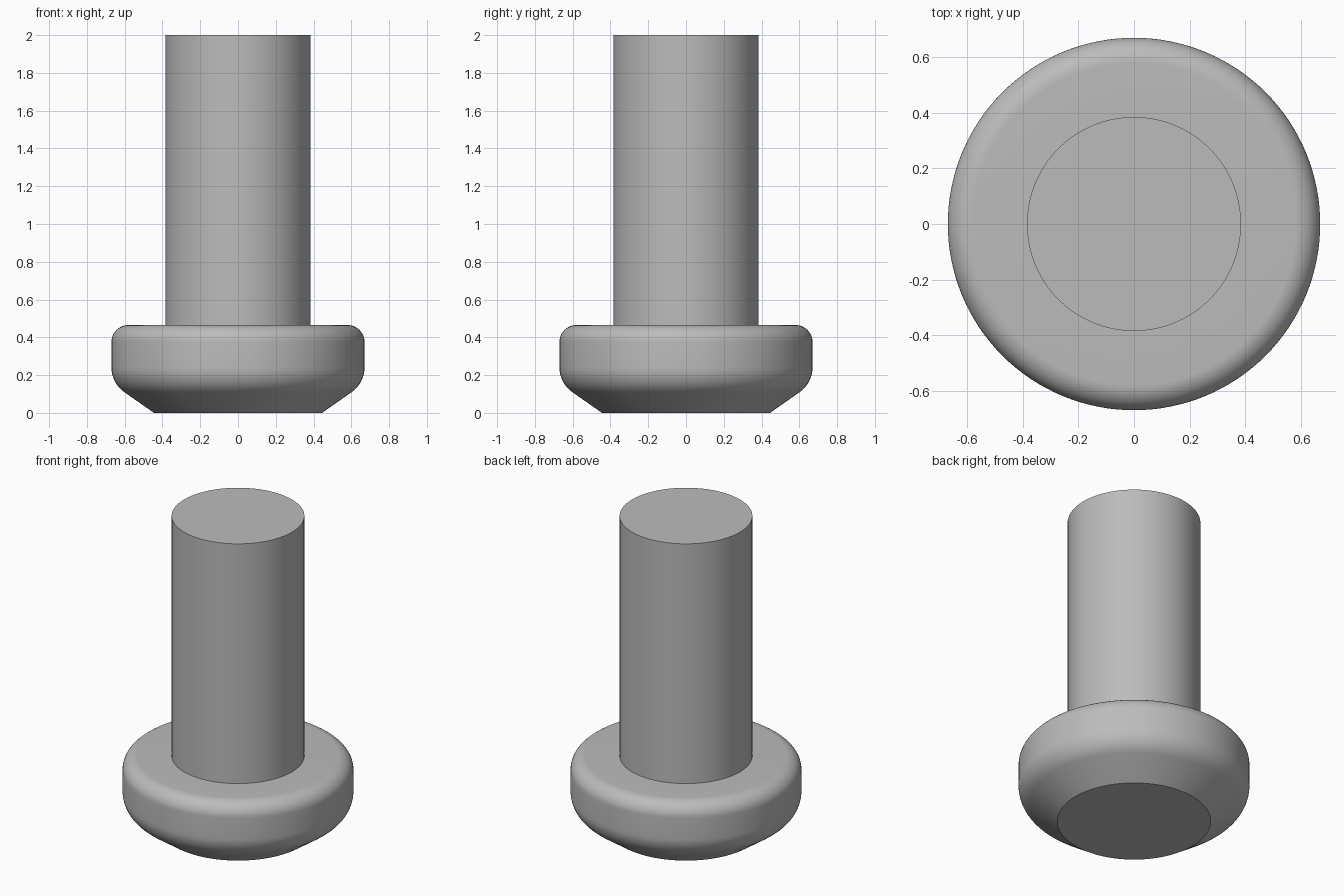
import bpy
import bmesh
from math import cos, sin, pi, radians

SEGMENTS = 128

cube = bpy.data.objects.get("Cube")
if cube:
    bpy.data.objects.remove(cube, do_unlink=True)

grey = bpy.data.materials.new("plain grey")
grey.use_nodes = True
colour = (0.5, 0.5, 0.5, 1)
grey.diffuse_color = colour
grey.node_tree.nodes["Principled BSDF"].inputs["Base Color"].default_value = colour


def arc(cx, cz, r, start, end, steps=12):
    """Points along an arc, angles in degrees."""
    angles = [radians(start + (end - start) * i / steps) for i in range(steps + 1)]
    return [(cx + r * cos(a), cz + r * sin(a)) for a in angles]


def lathe(name, profile):
    """Revolve a radius/height profile around z."""
    bm = bmesh.new()
    verts = [bm.verts.new((r, 0, z)) for r, z in profile]
    edges = [bm.edges.new(pair) for pair in zip(verts, verts[1:])]
    bmesh.ops.spin(bm, geom=verts + edges, cent=(0, 0, 0), axis=(0, 0, 1),
                   angle=2 * pi, steps=SEGMENTS)
    bmesh.ops.remove_doubles(bm, verts=bm.verts, dist=0.0001)
    # Close the flat ends
    bmesh.ops.holes_fill(bm, edges=[e for e in bm.edges if e.is_boundary], sides=0)
    bmesh.ops.recalc_face_normals(bm, faces=bm.faces)
    mesh = bpy.data.meshes.new(name)
    bm.to_mesh(mesh)
    bm.free()
    mesh.materials.append(grey)
    obj = bpy.data.objects.new(name, mesh)
    bpy.context.collection.objects.link(obj)
    bpy.ops.object.select_all(action='DESELECT')
    obj.select_set(True)
    bpy.context.view_layer.objects.active = obj
    bpy.ops.object.shade_smooth_by_angle(angle=radians(25))
    return obj


# Head: flat base, sloped underside, rounded shoulder, flat top
lathe("head", [(0.445, 0)]
      + arc(0.512, 0.24, 0.158, -55, 0)
      + arc(0.58, 0.375, 0.09, 0, 90)
      + [(0.385, 0.465)])

# Shaft: plain cylinder rising from the head
lathe("shaft", [(0.385, 0.465), (0.385, 2)])
